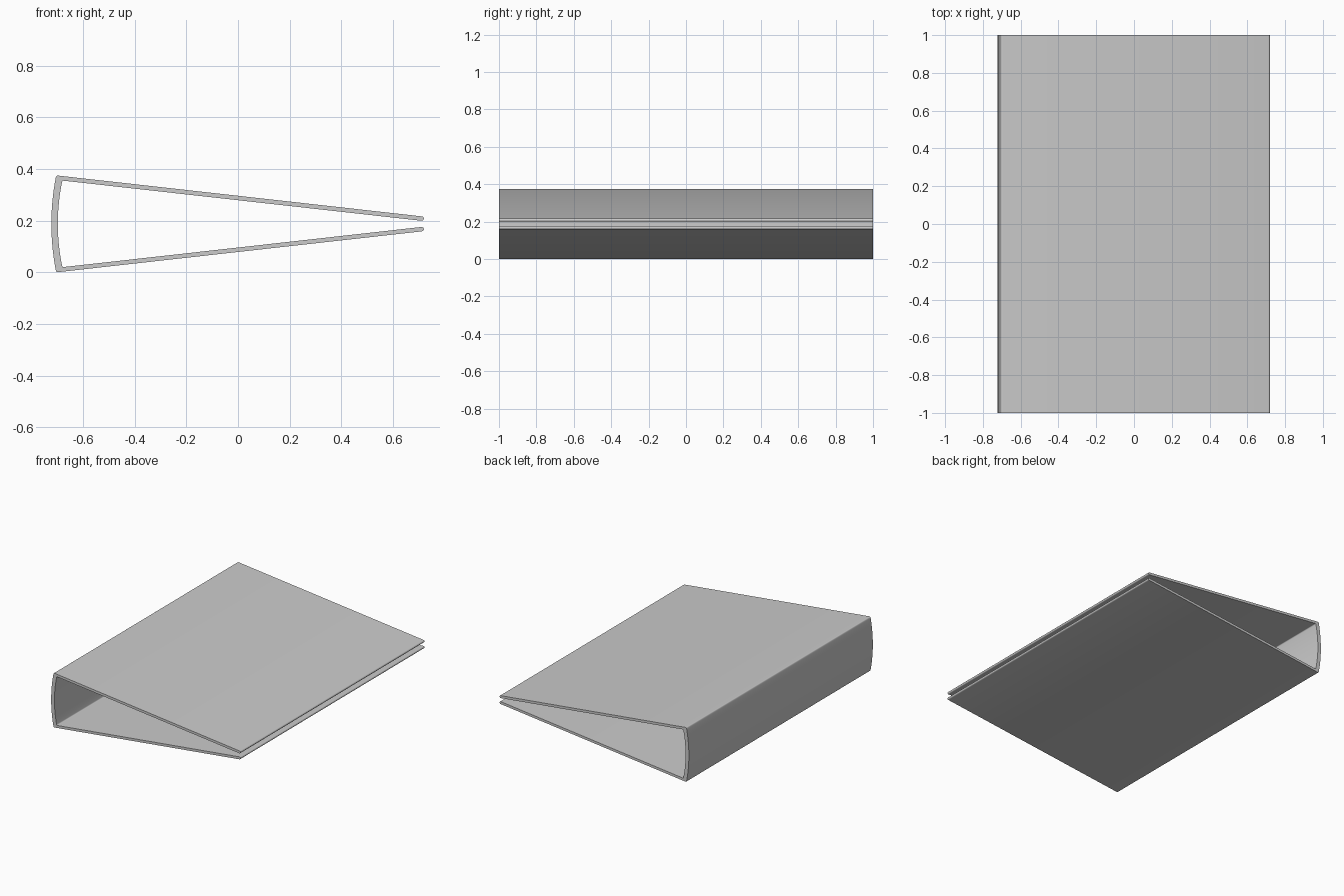
import bpy, bmesh, math
from mathutils import Vector

if "Cube" in bpy.data.objects:
    bpy.data.objects.remove(bpy.data.objects["Cube"])

MID = 0.1875      # height of the symmetry plane
HALF_LEN = 1.0    # half length along y


def bend(x_mid, x_end, h, n):
    """Upper half of a shallow spine curve, from the middle to height h."""
    return [(x_mid + (x_end - x_mid) * (i / n) ** 2, h * i / n) for i in range(n + 1)]


def fillet(a, c, b, r, n=4):
    """Round the corner c between a and b."""
    a, b, c = Vector(a), Vector(b), Vector(c)
    p, q = c + (a - c).normalized() * r, c + (b - c).normalized() * r
    return [tuple(p * (1 - t) ** 2 + c * 2 * t * (1 - t) + q * t * t)
            for t in (i / n for i in range(n + 1))]


# Outer side: spine middle to the cover corner, then along the cover
outer = bend(-0.722, -0.706, 0.174, 8)
corner = fillet(outer[-1], (-0.703, 0.1875), (0.712, 0.0288), 0.008)

# Rounded free edge of the cover
slope = math.atan2(0.1587, 1.415)
normal = math.pi / 2 - slope
tip = [(0.7105 + 0.0085 * math.cos(a), 0.0205 + 0.0085 * math.sin(a))
       for a in (normal - math.pi * i / 8 for i in range(9))]

# Inner side: back along the cover to the inside of the spine
inner = bend(-0.697, -0.681, 0.160, 8)
inside = fillet(tip[-1], (-0.679, 0.1675), inner[-1], 0.006)

# Mirror the half section to close the C-shaped loop
half = outer + corner + tip + inside + inner[::-1]
loop = half + [(x, -z) for x, z in half[::-1] if (x, z) not in (half[0], half[-1])]

bm = bmesh.new()
face = bm.faces.new([bm.verts.new((x, -HALF_LEN, z + MID)) for x, z in loop])
ext = bmesh.ops.extrude_face_region(bm, geom=[face])
verts = [v for v in ext["geom"] if isinstance(v, bmesh.types.BMVert)]
bmesh.ops.translate(bm, verts=verts, vec=(0, 2 * HALF_LEN, 0))
bmesh.ops.recalc_face_normals(bm, faces=bm.faces)
# Keep the concave end caps clean
bmesh.ops.triangulate(bm, faces=[f for f in bm.faces if len(f.verts) > 4])

mesh = bpy.data.meshes.new("binder_cover")
bm.to_mesh(mesh)
bm.free()
cover = bpy.data.objects.new("binder_cover", mesh)
bpy.context.collection.objects.link(cover)
bpy.context.view_layer.objects.active = cover
cover.select_set(True)
bpy.ops.object.shade_smooth_by_angle(angle=math.radians(30))
